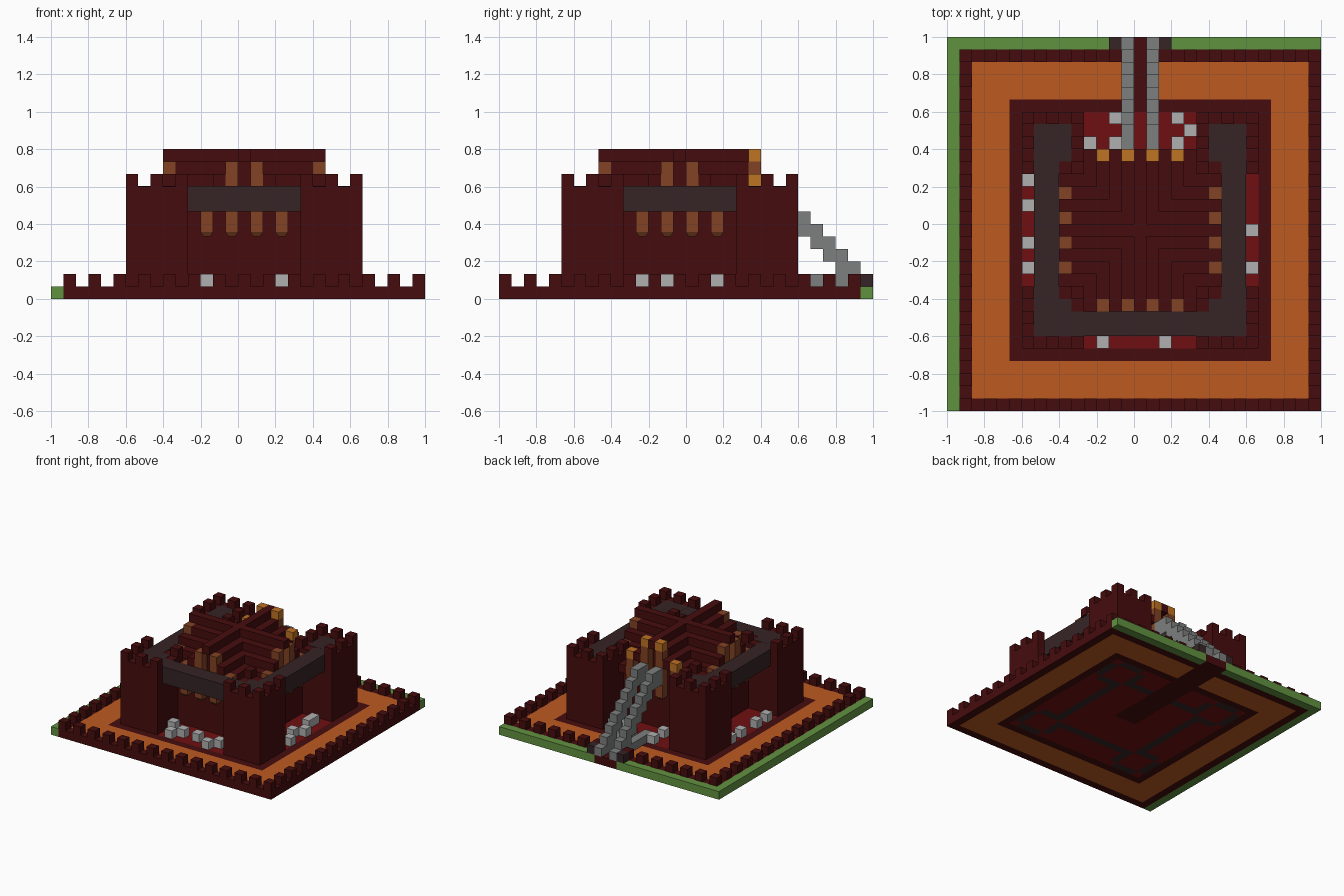
import bpy
import bmesh
from mathutils import Matrix, Vector

if "Cube" in bpy.data.objects:
    bpy.data.objects.remove(bpy.data.objects["Cube"], do_unlink=True)

CELL = 2 / 30          # the fort is laid out on a grid of blocks
CX, CY = 15, 14        # block at the centre of the keep


def material(name, rgb):
    mat = bpy.data.materials.new(name)
    mat.use_nodes = True
    colour = [(c / 255 / 12.92 if c < 11 else ((c / 255 + 0.055) / 1.055) ** 2.4) for c in rgb] + [1]
    mat.diffuse_color = colour
    mat.node_tree.nodes["Principled BSDF"].inputs["Base Color"].default_value = colour
    return mat


BRICK = material("dark red brick", (70, 12, 13))
RED = material("red rock", (112, 15, 17))
DARK = material("dark brown", (54, 36, 37))
WOOD = material("warm brown", (130, 66, 35))
LAVA = material("orange lava", (190, 90, 33))
GOLD = material("gold lamp", (190, 115, 36))
GREEN = material("grass green", (97, 146, 64))
STEP = material("stair grey", (125, 127, 126))
RUBBLE = material("pale grey", (176, 176, 176))


def finish(name, bm, mats):
    mesh = bpy.data.meshes.new(name)
    bm.to_mesh(mesh)
    bm.free()
    for mat in mats:
        mesh.materials.append(mat)
    obj = bpy.data.objects.new(name, mesh)
    bpy.context.collection.objects.link(obj)
    return obj


def add_box(bm, low, high, taper=1):
    """Block between two grid corners; taper shrinks its bottom."""
    low, high = Vector(low) * CELL, Vector(high) * CELL
    shift = Vector((-1, -1, 0))
    mid = (low + high) / 2 + shift
    made = bmesh.ops.create_cube(bm, size=1, matrix=Matrix.Translation(mid) @ Matrix.Diagonal((*(high - low), 1)))
    for v in made["verts"]:
        if v.co.z < mid.z:
            v.co.x = mid.x + (v.co.x - mid.x) * taper
            v.co.y = mid.y + (v.co.y - mid.y) * taper


def boxes(name, mat, items):
    bm = bmesh.new()
    for item in items:
        add_box(bm, *item)
    return finish(name, bm, [mat])


def block(i, j, z, top=None):
    return ((i, j, z), (i + 1, j + 1, z + 1 if top is None else top))


# Ground slab, coloured by ring around the keep
GROUND = [BRICK, RED, DARK, LAVA, GREEN]


def ground_colour(i, j, underside):
    dx, dy = abs(i - CX), abs(j - CY)
    ring = max(dx, dy)
    if dx <= 1 and j > 24:
        return BRICK
    if i == 0 or j == 29:
        return GREEN
    if ring == 14 or ring == 10:
        return BRICK
    if ring > 10:
        return LAVA
    if underside:
        tx, ty = abs(dx - 7), abs(dy - 7)
        if dx <= 1 and j >= CY:
            return BRICK
        if (ring == 6 and min(dx, dy) <= 4) or (max(tx, ty) == 2 and tx + ty < 4):
            return DARK
    return RED


bm = bmesh.new()
bmesh.ops.create_grid(bm, x_segments=30, y_segments=30, size=1)
up = bmesh.ops.extrude_face_region(bm, geom=bm.faces[:], use_keep_orig=True)["geom"]
for v in up:
    if isinstance(v, bmesh.types.BMVert):
        v.co.z = CELL
bmesh.ops.recalc_face_normals(bm, faces=bm.faces[:])
for f in bm.faces:
    c = f.calc_center_median()
    i, j = (min(29, max(0, int((p + 1) / CELL))) for p in (c.x, c.y))
    f.material_index = GROUND.index(ground_colour(i, j, c.z < 0.001))
finish("ground_slab", bm, GROUND)

# Outer rim battlements
rim = [block(i, j, 1) for i in range(1, 30, 2) for j in (0, 28) if (i, j) != (CX, 28)]
rim += [block(i, j, 1) for j in range(2, 28, 2) for i in (1, 29)]
boxes("rim_battlements", BRICK, rim)

# Keep with a stepped cross-gable roof
keep = []
for d in range(6):
    top = 12 - d
    keep.append(((CX - d, CY - 5, 1), (CX + d + 1, CY + 6, top)))
    keep.append(((CX - 5, CY - d, 1), (CX + 6, CY + d + 1, top)))
boxes("keep_and_roof", BRICK, keep)

# Roof ends that overhang the walls between the posts
eaves = []
for d in (0, 2, 4):
    for s in {-d, d}:
        eaves.append(((CX + s, CY - 6, 11 - d), (CX + s + 1, CY + 7, 12 - d)))
        eaves.append(((CX - 6, CY + s, 11 - d), (CX + 7, CY + s + 1, 12 - d)))
boxes("roof_eaves", BRICK, eaves)

# Hanging posts on all four sides, with lamps at the back
posts, lamps = [], []
for d in (1, 3):
    for s in (-d, d):
        for e in (-6, 6):
            for i, j in ((CX + s, CY + e), (CX + e, CY + s)):
                posts.append(block(i, j, 5.35, 12 - d))
                posts.append(block(i, j, 5, 5.35) + (0.55,))
        lamps.append(block(CX + s, CY + 6, 12 - d))
boxes("hanging_posts", WOOD, posts)
boxes("back_lamps", GOLD, lamps)

# Corner towers with battlements and brown floors
for sx, side in ((-1, "right"), (1, "left")):
    for sy, end in ((-1, "front"), (1, "back")):
        tx, ty = CX + 7 * sx, CY + 7 * sy
        parts = [((tx - 2, ty - 2, 1), (tx + 3, ty + 3, 9))]
        for a in (-2, 0, 2):
            for b in (-2, 0, 2):
                toward_side_walk = a == 0 and b == -2 * sy
                toward_front_walk = b == 0 and a == -2 * sx and sy < 0
                if (a or b) and not toward_side_walk and not toward_front_walk:
                    parts.append(block(tx + a, ty + b, 9))
        name = end + "_" + side + "_tower"
        boxes(name, BRICK, parts)
        boxes(name + "_floor", DARK, [((tx - 1, ty - 1, 8.9), (tx + 2, ty + 2, 9.04))])

# Walkway round the front and both sides, running into the towers
walk = [((CX - 4, 6, 7), (CX + 5, 8, 9)), ((CX - 5, 6, 8.9), (CX + 6, 8, 9.03))]
for x in (7, 22):
    walk.append(((x, CY - 4, 7), (x + 2, CY + 5, 9)))
    walk.append(((x, CY - 5, 8.9), (x + 2, CY + 6, 9.03)))
boxes("walkway", DARK, walk)

# Twin stair flights at the back, each over a low kerb
stairs = []
for i in (CX - 1, CX + 1):
    stairs.append(((i, 23, 1), (i + 1, 30, 2)))
    for j in range(21, 29):
        top = min(9, 31 - j)
        stairs.append(block(i, j, top - 2, top))
boxes("back_stairs", STEP, stairs)
boxes("stair_end_blocks", DARK, [block(i, 29, 1) for i in (CX - 2, CX + 2)])

# Loose rubble on the floor between the towers
front = [(11, 7), (12, 5), (13, 6), (15, 6), (17, 5), (18, 6)]
back = [(13, 23), (18, 23), (19, 22), (18, 21), (11, 21), (13, 21)]
sides = [(6, 18), (6, 16), (6, 13), (6, 11), (24, 14), (24, 11), (23, 13), (23, 17), (23, 16)]
boxes("rubble", RUBBLE, [block(i, j, 1) for i, j in front + back + sides])
